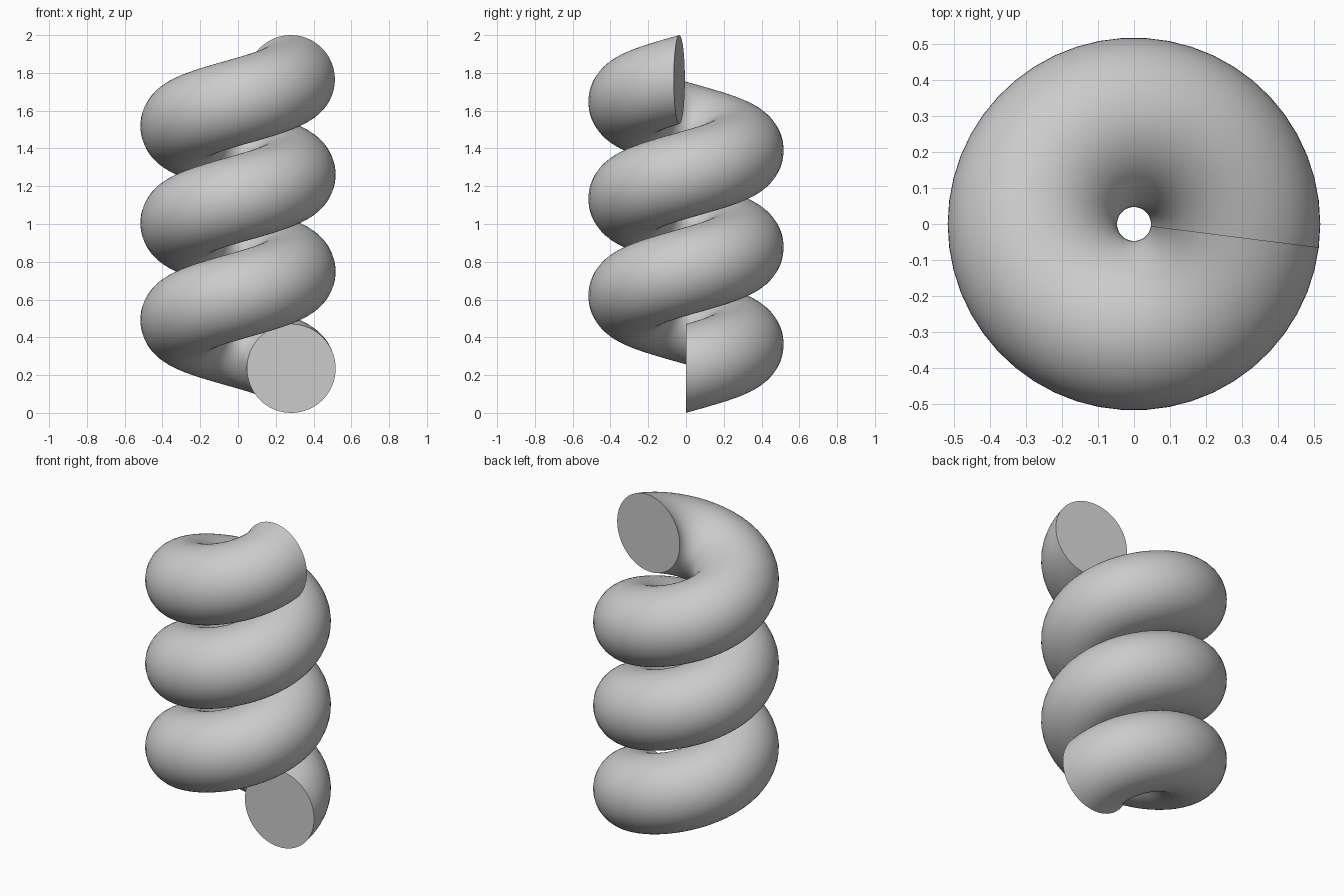
import bpy, bmesh
from math import sin, cos, tau, radians

cube = bpy.data.objects.get("Cube")
if cube:
    bpy.data.objects.remove(cube, do_unlink=True)

COIL_RADIUS, TUBE_RADIUS = 0.282, 0.235
STEPS, STEPS_PER_TURN, SIDES = 149, 50, 64
RISE = 2 - 2 * TUBE_RADIUS

grey = bpy.data.materials.new("plain grey")
grey.use_nodes = True
colour = (0.6, 0.6, 0.6, 1)
grey.diffuse_color = colour
grey.node_tree.nodes["Principled BSDF"].inputs["Base Color"].default_value = colour

# Upright circular section swept around a rising helix
bm = bmesh.new()
rings = []
for i in range(STEPS + 1):
    turn = tau * i / STEPS_PER_TURN
    centre_z = TUBE_RADIUS + RISE * i / STEPS
    ring = []
    for j in range(SIDES):
        a = tau * j / SIDES
        r = COIL_RADIUS + TUBE_RADIUS * cos(a)
        ring.append(bm.verts.new((r * cos(turn), r * sin(turn),
                                  centre_z + TUBE_RADIUS * sin(a))))
    rings.append(ring)

# Tube wall
for low, high in zip(rings, rings[1:]):
    for j in range(SIDES):
        k = (j + 1) % SIDES
        bm.faces.new((low[j], low[k], high[k], high[j]))

# Flat end caps
bm.faces.new(rings[0])
bm.faces.new(rings[-1])
bmesh.ops.recalc_face_normals(bm, faces=bm.faces)

mesh = bpy.data.meshes.new("spring_coil")
bm.to_mesh(mesh)
bm.free()
mesh.materials.append(grey)
coil = bpy.data.objects.new("spring_coil", mesh)
bpy.context.collection.objects.link(coil)

# Smooth wall, sharp cap rims
bpy.ops.object.select_all(action="DESELECT")
coil.select_set(True)
bpy.context.view_layer.objects.active = coil
bpy.ops.object.shade_smooth_by_angle(angle=radians(35))
